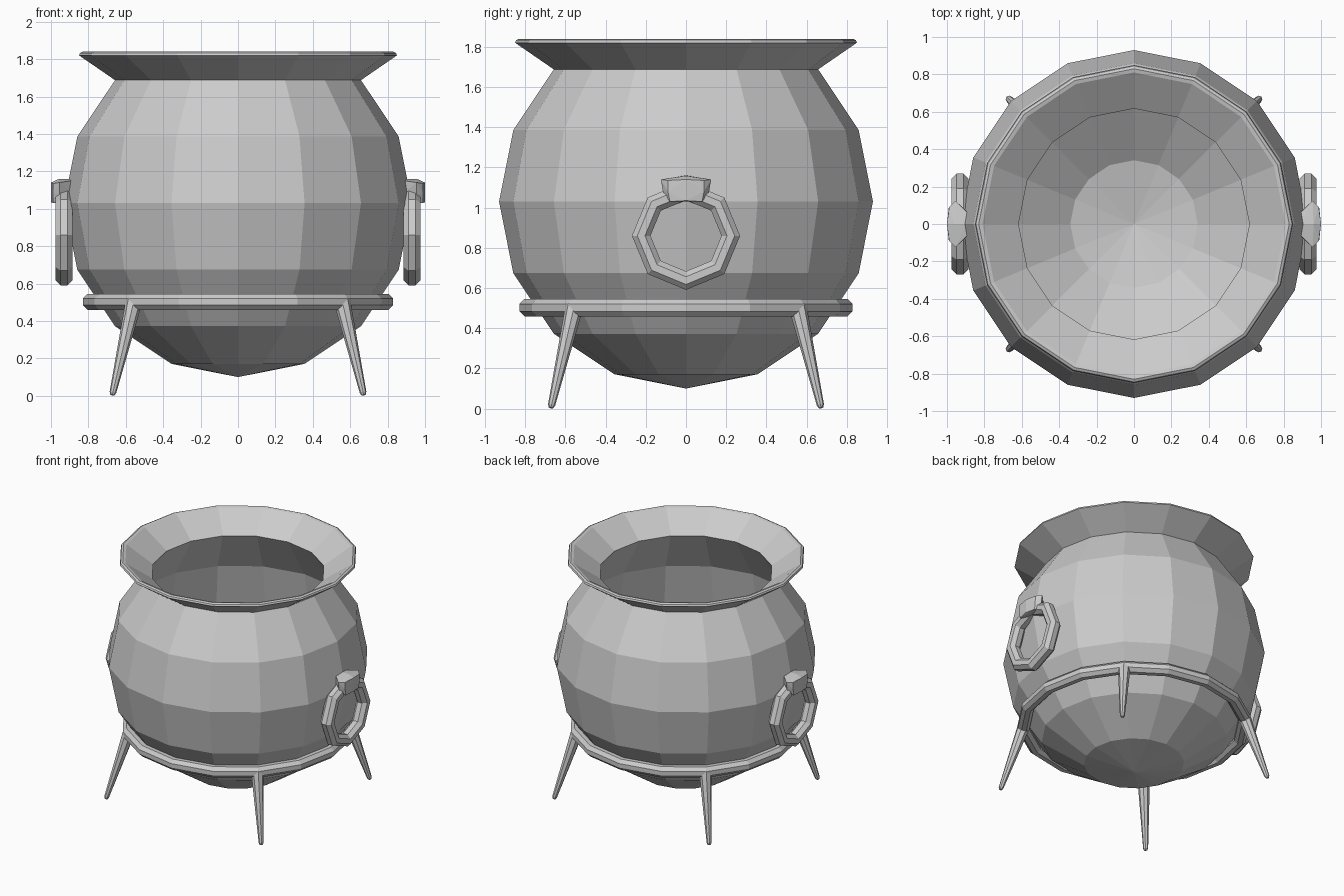
import bpy, bmesh
from math import pi, sin, cos
from mathutils import Vector, Matrix

if "Cube" in bpy.data.objects:
    bpy.data.objects.remove(bpy.data.objects["Cube"])


def finish(name, bm):
    bmesh.ops.recalc_face_normals(bm, faces=bm.faces[:])
    mesh = bpy.data.meshes.new(name)
    bm.to_mesh(mesh)
    bm.free()
    obj = bpy.data.objects.new(name, mesh)
    bpy.context.collection.objects.link(obj)
    return obj


def lathe(name, profile, sides, closed=False):
    """Revolve (radius, z) points around z; radius 0 makes a pole."""
    bm = bmesh.new()
    rings = []
    for r, z in profile:
        if r == 0:
            rings.append([bm.verts.new((0, 0, z))] * sides)
        else:
            rings.append([bm.verts.new((r * cos(2 * pi * i / sides), r * sin(2 * pi * i / sides), z))
                          for i in range(sides)])
    pairs = list(zip(rings, rings[1:]))
    if closed:
        pairs.append((rings[-1], rings[0]))
    for a, b in pairs:
        for i in range(sides):
            j = (i + 1) % sides
            bm.faces.new(list(dict.fromkeys((a[i], a[j], b[j], b[i]))))
    return finish(name, bm)


def octagon(major, minor, z=0):
    """Octagonal cross-section with flat sides facing in, out, up and down."""
    return [(major + minor * cos(pi / 8 + k * pi / 4), z + minor * sin(pi / 8 + k * pi / 4))
            for k in range(8)]


# Pot: spherical outer and inner shells joined by a flared rim
CZ, R, RI = 1.03, 0.93, 0.89
outer = [(R * sin(k * pi / 8), CZ - R * cos(k * pi / 8)) for k in range(1, 7)]
inner = [(RI * sin(k * pi / 8), CZ - RI * cos(k * pi / 8)) for k in range(5, 0, -1)]
lathe("pot_body",
      [(0, CZ - R)] + outer + [(0.85, 1.82), (0.845, 1.833), (0.83, 1.84), (0.81, 1.835), (0.617, 1.70)]
      + inner + [(0, CZ - RI)], 16)

# Support band around the lower pot
lathe("support_band", octagon(0.787, 0.046, 0.502), 16, closed=True)

# Four tapered, splayed legs
for sx in (-1, 1):
    for sy in (-1, 1):
        foot = Vector((0.672 * sx, 0.672 * sy, 0.004))
        top = Vector((0.555 * sx, 0.555 * sy, 0.51))
        length = (top - foot).length
        leg = lathe("leg", [(0, 0), (0.011, 0), (0.018, 0.015), (0.045, length), (0, length)], 8)
        turn = (top - foot).to_track_quat('Z', 'Y').to_matrix().to_4x4()
        leg.matrix_world = Matrix.Translation(foot) @ turn

# Ring handles and their lugs on both sides
lug_half = [(0.88, 0.055, 1.08), (0.89, 0.06, 1.15),
            (0.955, 0.125, 1.14), (0.955, 0.115, 1.08), (0.955, 0.085, 1.03),
            (0.988, 0.09, 1.135), (0.99, 0.09, 1.08), (0.988, 0.08, 1.03),
            (0.90, 0.0, 1.16), (0.96, 0.0, 1.158), (1.0, 0.0, 1.14), (1.0, 0.0, 1.035)]
for s in (-1, 1):
    ring = lathe("handle_ring", octagon(0.223, 0.05), 8, closed=True)
    ring.location = (0.93 * s, 0, 0.86)
    ring.rotation_euler = (0, pi / 2, 0)

    bm = bmesh.new()
    for x, y, z in lug_half:
        for yy in {y, -y}:
            bm.verts.new((x * s, yy, z))
    hull = bmesh.ops.convex_hull(bm, input=bm.verts[:])
    loose = [v for v in bm.verts if not v.link_faces]
    bmesh.ops.delete(bm, geom=loose, context='VERTS')
    finish("handle_lug", bm)
